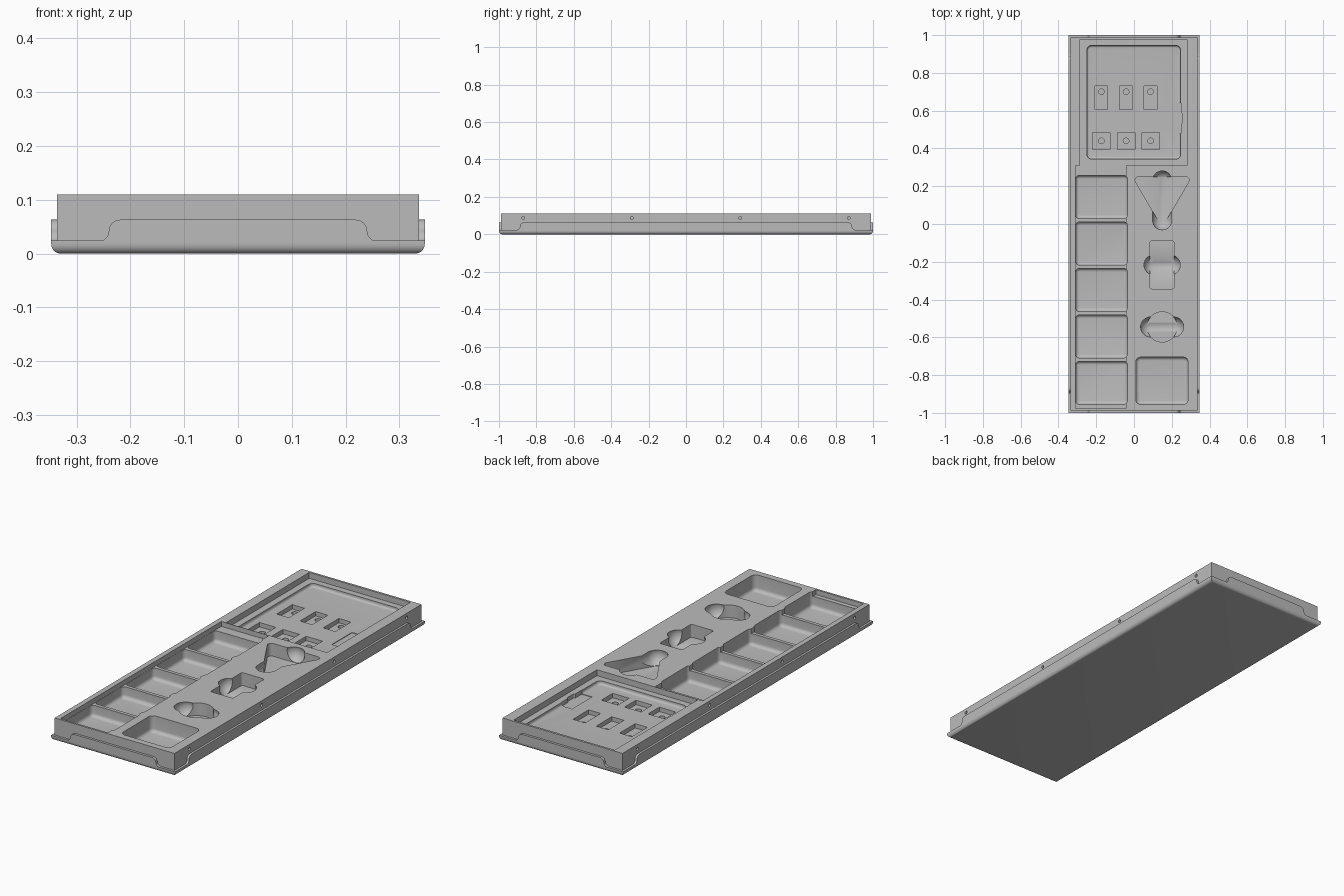
import bpy, bmesh, math
from mathutils import Matrix, Vector

if "Cube" in bpy.data.objects:
    bpy.data.objects.remove(bpy.data.objects["Cube"])

grey = bpy.data.materials.new("plain grey")
grey.use_nodes = True
grey.diffuse_color = (0.5, 0.5, 0.5, 1)
grey.node_tree.nodes["Principled BSDF"].inputs["Base Color"].default_value = (0.5, 0.5, 0.5, 1)

TOP = 0.11


def finish(name, bm):
    bmesh.ops.recalc_face_normals(bm, faces=bm.faces)
    me = bpy.data.meshes.new(name)
    bm.to_mesh(me)
    bm.free()
    me.materials.append(grey)
    ob = bpy.data.objects.new(name, me)
    bpy.context.collection.objects.link(ob)
    return ob


def box_bm(x0, x1, y0, y1, z0, z1):
    bm = bmesh.new()
    m = Matrix.Translation(((x0 + x1) / 2, (y0 + y1) / 2, (z0 + z1) / 2))
    m = m @ Matrix.Diagonal((x1 - x0, y1 - y0, z1 - z0, 1))
    bmesh.ops.create_cube(bm, size=1, matrix=m)
    return bm


def block(name, x0, x1, y0, y1, z0, z1=TOP + 0.04, corner=0.0, floor=0.0):
    """Box with optional rounded upright edges and a rounded floor."""
    bm = box_bm(x0, x1, y0, y1, z0, z1)
    if corner:
        up = [e for e in bm.edges if abs(e.verts[0].co.z - e.verts[1].co.z) > 1e-4]
        bmesh.ops.bevel(bm, geom=up, offset=corner, segments=5, profile=0.5, affect='EDGES')
    if floor:
        low = [e for e in bm.edges if all(abs(v.co.z - z0) < 1e-5 for v in e.verts)]
        bmesh.ops.bevel(bm, geom=low, offset=floor, segments=5, profile=0.5, affect='EDGES')
    return finish(name, bm)


def prism(name, pts, direction):
    """Extrude a flat outline of 3D points along a direction."""
    bm = bmesh.new()
    face = bm.faces.new([bm.verts.new(p) for p in pts])
    new = bmesh.ops.extrude_face_region(bm, geom=[face])["geom"]
    bmesh.ops.translate(bm, vec=direction, verts=[v for v in new if isinstance(v, bmesh.types.BMVert)])
    return finish(name, bm)


def disc(name, x, y, r, z0, z1=TOP + 0.04):
    bm = bmesh.new()
    bmesh.ops.create_cone(bm, cap_ends=True, segments=40, radius1=r, radius2=r, depth=z1 - z0,
                          matrix=Matrix.Translation((x, y, (z0 + z1) / 2)))
    return finish(name, bm)


def scoop(name, x, y, half, r, along_y=False):
    """Lying capsule that carves the finger scoops."""
    bm = bmesh.new()
    bmesh.ops.create_uvsphere(bm, u_segments=32, v_segments=17, radius=r)
    for v in bm.verts:
        v.co.z += math.copysign(half - r, v.co.z)
    turn = Matrix.Rotation(math.pi / 2, 4, 'X' if along_y else 'Y')
    bm.transform(Matrix.Translation((x, y, TOP - 0.015)) @ turn)
    return finish(name, bm)


def cut(target, cutter):
    mod = target.modifiers.new("cut", 'BOOLEAN')
    mod.operation, mod.solver, mod.object = 'DIFFERENCE', 'EXACT', cutter
    bpy.context.view_layer.objects.active = target
    bpy.ops.object.modifier_apply(modifier=mod.name)
    bpy.data.objects.remove(cutter)


def smooth(ob):
    bpy.ops.object.select_all(action='DESELECT')
    ob.select_set(True)
    bpy.context.view_layer.objects.active = ob
    bpy.ops.object.shade_smooth_by_angle(angle=math.radians(32))


body = block("tray_body", -0.336, 0.336, -0.988, 0.988, 0.015, TOP)

# Column of five compartments under a shallow lid recess
cut(body, block("lid_recess", -0.31, -0.043, -0.978, 0.309, 0.085))
for i in range(5):
    y = 0.143 - 0.246 * i
    cut(body, block("compartment", -0.309, -0.035, y - 0.114, y + 0.114, 0.028, corner=0.02, floor=0.018))

# Square bin
cut(body, block("square_bin", 0.01, 0.286, -0.955, -0.705, 0.028, corner=0.025, floor=0.018))

# Shaped pockets: rounded triangle, rectangle and circle
tri = []
for cx, cy, mid in ((0.024, 0.232, 150), (0.274, 0.232, 30), (0.149, 0.018, 270)):
    for k in range(7):
        a = math.radians(mid + (k - 3) * 20)
        tri.append((cx + 0.018 * math.cos(a), cy + 0.018 * math.sin(a), 0.045))
tri = sorted(tri, key=lambda p: math.atan2(p[1] - 0.16, p[0] - 0.149))
cut(body, prism("triangle_pocket", tri, Vector((0, 0, 0.1))))
cut(body, block("rectangle_pocket", 0.085, 0.211, -0.343, -0.09, 0.045, corner=0.008))
cut(body, disc("circle_pocket", 0.149, -0.545, 0.08, 0.045))
cut(body, scoop("triangle_scoop", 0.149, 0.125, 0.158, 0.053, True))
cut(body, scoop("rectangle_scoop", 0.149, -0.217, 0.098, 0.055))
cut(body, scoop("circle_scoop", 0.149, -0.545, 0.116, 0.055))

# Large upper recess with a stepped floor
cut(body, block("upper_recess", -0.285, 0.281, 0.311, 0.977, 0.08))
cut(body, block("inner_recess", -0.25, 0.247, 0.344, 0.945, 0.062, corner=0.025, floor=0.012))
for x in (-0.173, -0.042, 0.088):
    cut(body, block("tall_slot", x - 0.034, x + 0.034, 0.605, 0.73, 0.04))
    cut(body, block("square_slot", x - 0.046, x + 0.046, 0.395, 0.485, 0.04))
    for y in (0.7, 0.44):
        cut(body, disc("screw_hole", x, y, 0.015, 0.025))
cut(body, block("latch_notch", 0.19, 0.249, 0.48, 0.64, 0.059))
cut(body, block("latch_tab", 0.235, 0.256, 0.53, 0.59, 0.059, corner=0.008))

# Pin holes along both long sides
for side in (-1, 1):
    for y in (-0.87, -0.29, 0.29, 0.87):
        bm = bmesh.new()
        m = Matrix.Translation((side * 0.336, y, 0.087)) @ Matrix.Rotation(math.pi / 2, 4, 'Y')
        bmesh.ops.create_cone(bm, cap_ends=True, segments=20, radius1=0.008, radius2=0.008, depth=0.03, matrix=m)
        cut(body, finish("pin_hole", bm))
smooth(body)

# Base with rounded lower edges
base = block("base_plate", -0.347, 0.347, -1, 1, 0, 0.024, floor=0.018)
smooth(base)


def outline(reach):
    """Half-width and height pairs of the raised skirt, with S-curved ends."""
    pts = []
    for k in range(9):
        a = math.radians(90 * k / 8)
        pts.append((reach - 0.022 * math.sin(a), 0.042 - 0.02 * math.cos(a)))
    for k in range(9):
        a = math.radians(90 * k / 8)
        pts.append((reach - 0.022 - 0.022 * (1 - math.cos(a)), 0.042 + 0.021 * math.sin(a)))
    return pts + [(-u, z) for u, z in reversed(pts)]


# Raised skirt lips on all four sides
for side, tag in ((-1, "front"), (1, "back")):
    lip = prism(tag + "_lip", [(u, side, z) for u, z in outline(0.262)], Vector((0, -side * 0.013, 0)))
    smooth(lip)
for side, tag in ((-1, "right"), (1, "left")):
    lip = prism(tag + "_lip", [(side * 0.347, u, z) for u, z in outline(0.91)], Vector((-side * 0.012, 0, 0)))
    smooth(lip)
